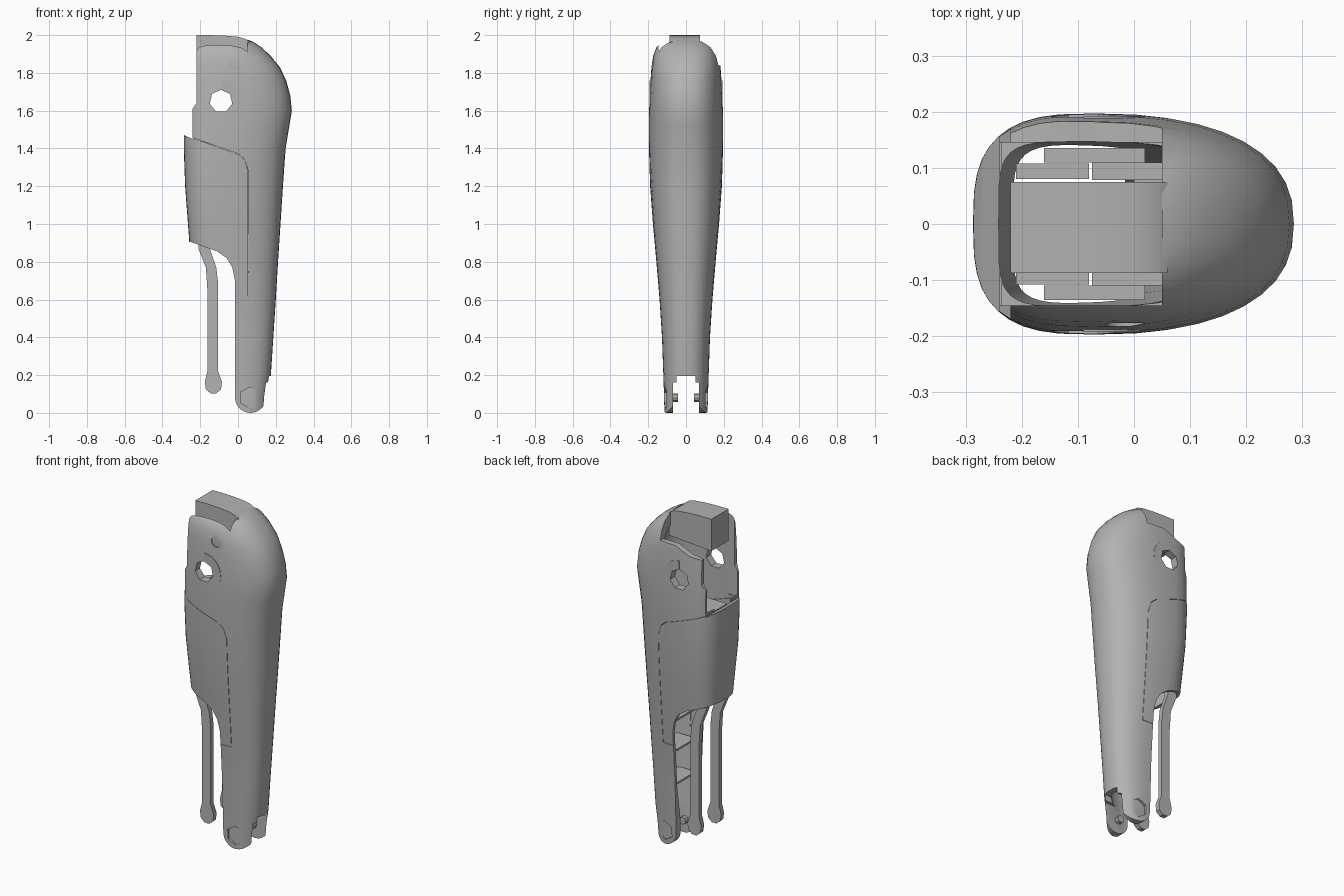
import bpy, bmesh, math

old = bpy.data.objects.get("Cube")
if old:
    bpy.data.objects.remove(old)

grey = bpy.data.materials.new("plain grey")
grey.use_nodes = True
color = (0.45, 0.45, 0.45, 1)
grey.diffuse_color = color
grey.node_tree.nodes["Principled BSDF"].inputs["Base Color"].default_value = color


def make(name, bm):
    bmesh.ops.recalc_face_normals(bm, faces=bm.faces)
    mesh = bpy.data.meshes.new(name)
    bm.to_mesh(mesh)
    bm.free()
    mesh.materials.append(grey)
    ob = bpy.data.objects.new(name, mesh)
    bpy.context.collection.objects.link(ob)
    return ob


def prism(name, pts, y0, y1):
    """Side profile in x and z, extruded along y."""
    bm = bmesh.new()
    a = [bm.verts.new((x, y0, z)) for x, z in pts]
    b = [bm.verts.new((x, y1, z)) for x, z in pts]
    bm.faces.new(a)
    bm.faces.new(b)
    for i in range(len(pts)):
        j = (i + 1) % len(pts)
        bm.faces.new((a[i], a[j], b[j], b[i]))
    return make(name, bm)


def box(name, x0, x1, y0, y1, z0, z1):
    return prism(name, [(x0, z0), (x1, z0), (x1, z1), (x0, z1)], y0, y1)


def arc(x, z, r, start, sweep, steps):
    angles = [start + sweep * i / steps for i in range(steps + 1)]
    return [(x + r * math.cos(t), z + r * math.sin(t)) for t in angles]


def disc(name, x, z, r, y0, y1, sides):
    return prism(name, arc(x, z, r, math.pi / 2, math.tau, sides)[:-1], y0, y1)


def combine(ob, other, operation):
    mod = ob.modifiers.new("bool", "BOOLEAN")
    mod.operation, mod.solver, mod.object = operation, "EXACT", other
    bpy.context.view_layer.objects.active = ob
    bpy.ops.object.modifier_apply(modifier=mod.name)
    bpy.data.objects.remove(other)


def cut(ob, other):
    combine(ob, other, "DIFFERENCE")


# Height, back x, open-side x, half width, centre x
SECTIONS = [
    (-0.05, 0.152, -0.25, 0.113, 0.0), (0.08, 0.158, -0.25, 0.116, 0.0),
    (0.2, 0.174, -0.25, 0.12, 0.0), (0.4, 0.187, -0.25, 0.127, 0.0),
    (0.6, 0.2, -0.25, 0.14, -0.01), (0.8, 0.212, -0.25, 0.157, -0.03),
    (1.0, 0.225, -0.265, 0.175, -0.05), (1.2, 0.238, -0.28, 0.19, -0.07),
    (1.4, 0.252, -0.287, 0.196, -0.07), (1.52, 0.272, -0.286, 0.197, -0.07),
    (1.6, 0.285, -0.285, 0.196, -0.07), (1.68, 0.277, -0.285, 0.193, -0.07),
    (1.76, 0.255, -0.285, 0.188, -0.07), (1.83, 0.222, -0.285, 0.183, -0.07),
    (1.89, 0.173, -0.285, 0.174, -0.08), (1.935, 0.125, -0.285, 0.157, -0.09),
    (1.965, 0.08, -0.285, 0.13, -0.1), (1.988, 0.02, -0.285, 0.088, -0.1)]


def loft(name, sections, back_power, open_power, count=40):
    bm = bmesh.new()
    rings = []
    for z, xb, xo, hy, cx in sections:
        ring = []
        for i in range(count):
            c, s = math.cos(math.tau * i / count), math.sin(math.tau * i / count)
            p = 2 / (back_power if c > 0 else open_power)
            reach = xb - cx if c > 0 else cx - xo
            x = cx + math.copysign(abs(c) ** p, c) * reach
            y = math.copysign(abs(s) ** p, s) * hy
            ring.append(bm.verts.new((x, y, z)))
        rings.append(ring)
    for lo, hi in zip(rings, rings[1:]):
        for i in range(count):
            j = (i + 1) % count
            bm.faces.new((lo[i], lo[j], hi[j], hi[i]))
    bm.faces.new(rings[0])
    bm.faces.new(rings[-1])
    return make(name, bm)


def inner(section):
    """Cavity section: thick feet, thin middle, straight upper walls."""
    z, xb, xo, hy, cx = section
    half = hy - 0.045 if z < 0.3 else min(0.147, hy - 0.022)
    return z - 0.05, xb - 0.04, xo + 0.045, half, cx


# Hollow body trimmed to the side outline
shell = loft("outer_shell", SECTIONS, 2.4, 3)
for s in (-1, 1):
    half_disc = arc(-0.09, 1.65, 0.11, -math.pi / 2, math.pi, 14)
    combine(shell, prism("boss", half_disc, s * 0.16, s * 0.1925), "UNION")
cut(shell, loft("cavity", [inner(sec) for sec in SECTIONS], 2.4, 5))
outline = [(-0.22, 2.05), (0.4, 2.05), (0.4, 0.3), (0.176, 0.2)]
outline += arc(0.066, 0.082, 0.082, 0, -math.pi, 14) + [
    (-0.016, 0.7), (-0.03, 0.77), (-0.06, 0.82), (-0.11, 0.855), (-0.25, 0.905),
    (-0.32, 0.905), (-0.32, 1.49), (-0.27, 1.463), (-0.24, 1.45), (-0.24, 1.61), (-0.22, 1.64)]
combine(shell, prism("outline", outline, -0.4, 0.4), "INTERSECT")

# Openings, lowered left wall, pivot holes and foot fork
cut(shell, box("top_slot", -0.4, 0.05, -0.145, 0.145, 1.7, 2.1))
cut(shell, box("open_side", -0.235, -0.1, -0.145, 0.145, 1.46, 1.75))
cut(shell, box("open_lip", -0.26, -0.2, -0.145, 0.145, 1.47, 1.75))
cut(shell, prism("left_notch", [(-0.4, 1.76), (-0.15, 1.8), (-0.06, 1.84), (0.05, 1.84),
                                (0.05, 2.1), (-0.4, 2.1)], 0.1, 0.4))
cut(shell, disc("pivot_hole", -0.09, 1.65, 0.061, -0.4, 0.4, 7))
cut(shell, disc("small_recess", -0.015, 1.845, 0.035, -0.4, -0.176, 14))
cut(shell, box("fork_cut", -0.3, 0.4, -0.068, 0.068, -0.2, 0.16))
cut(shell, prism("fork_crown", [(-0.3, 0.15), (0.4, 0.15), (0.4, 0.195), (-0.3, 0.195)], -0.05, 0.05))
for s in (-1, 1):
    cut(shell, disc("foot_recess", 0.062, 0.081, 0.056, s * 0.103, s * 0.3, 6))


def panel(gap):
    top = [(-0.4, 1.515), (-0.26, 1.462), (0, 1.37), (0.035, 1.34)]
    side = [(0.053 + gap, 1.28), (0.053 + gap, 0.62 - gap), (-0.4, 0.62 - gap)]
    return prism("panel", [(x, z + gap) for x, z in top] + side, -0.4, 0.4)


# Wrap-around cover split from the shell by a fine seam
cover = shell.copy()
cover.data = shell.data.copy()
cover.name = "calf_cover"
bpy.context.collection.objects.link(cover)
combine(cover, panel(0), "INTERSECT")
cut(shell, panel(0.002))

# Curved block in the top opening
block = prism("top_block", [(-0.22, 1.81), (0.06, 1.83), (0.06, 1.965), (0.04, 1.98), (0, 1.991),
                            (-0.08, 1.998), (-0.15, 2.0), (-0.22, 2.0)], -0.087, 0.075)

# Inner rods, plates and foot pegs, repeated on both sides
parts = [shell, cover, block]
rod = [(-0.21, 1.2), (-0.21, 0.87), (-0.17, 0.77), (-0.162, 0.65), (-0.162, 0.22),
       (-0.176, 0.165), (-0.17, 0.125), (-0.145, 0.103), (-0.115, 0.103), (-0.09, 0.125),
       (-0.085, 0.165), (-0.105, 0.22), (-0.105, 0.68), (-0.115, 0.77), (-0.15, 0.87), (-0.08, 1.2)]
for side, s in (("right", -1), ("left", 1)):
    parts += [
        prism(side + "_rod", rod, s * 0.08, s * 0.108),
        box(side + "_link_plate", -0.16, 0.02, s * 0.11, s * 0.135, 0.95, 1.25),
        box(side + "_inner_bracket", -0.075, 0.055, s * 0.078, s * 0.11, 0.95, 1.35),
        disc(side + "_foot_peg", 0.055, 0.08, 0.022, s * 0.043, s * 0.09, 8)]

# Inner shelf and ribs
parts.append(box("inner_shelf", -0.22, 0.05, -0.075, 0.075, 1.42, 1.44))
for i, z in enumerate((0.36, 0.56, 0.74)):
    parts.append(box("inner_rib_%d" % (i + 1), 0.0, 0.125, -0.09, 0.09, z, z + 0.012))

bpy.ops.object.select_all(action="DESELECT")
for ob in parts:
    ob.select_set(True)
bpy.context.view_layer.objects.active = shell
bpy.ops.object.shade_smooth_by_angle(angle=math.radians(30))
